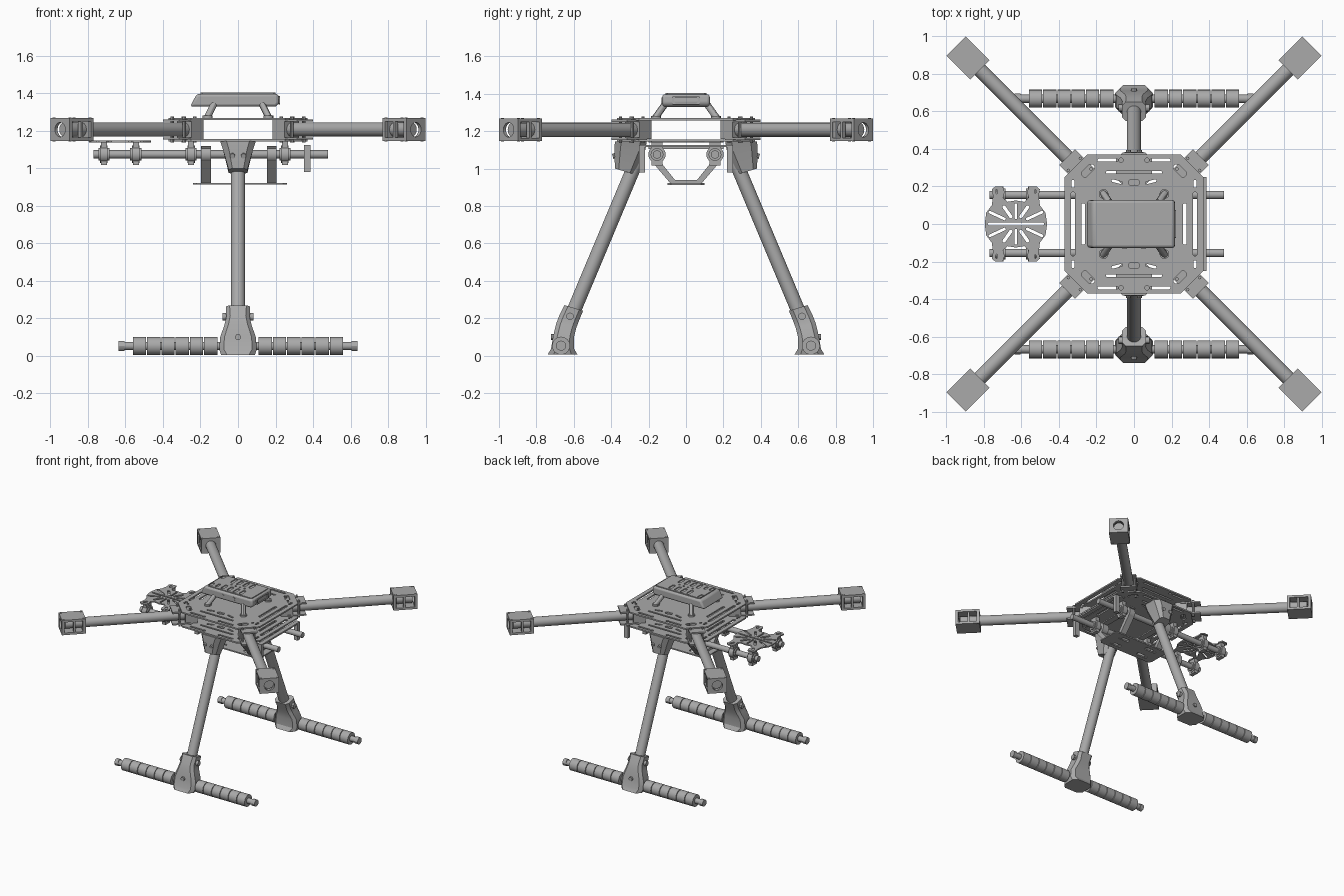
import bpy, bmesh
from math import pi, cos, sin, radians
from mathutils import Matrix, Vector

if "Cube" in bpy.data.objects:
    bpy.data.objects.remove(bpy.data.objects["Cube"])

grey = bpy.data.materials.new("frame grey")
grey.use_nodes = True
grey.diffuse_color = (0.4, 0.4, 0.4, 1)
grey.node_tree.nodes["Principled BSDF"].inputs["Base Color"].default_value = (0.4, 0.4, 0.4, 1)
I = Matrix.Identity(4)
FACE_X = Matrix.Rotation(pi / 2, 4, 'Z') @ Matrix.Rotation(pi / 2, 4, 'X')  # (u, v) -> (y, z)
parts = []


def add(name, mesh, M=I):
    ob = bpy.data.objects.new(name, mesh)
    ob.matrix_world = M
    mesh.materials.clear()
    mesh.materials.append(grey)
    bpy.context.collection.objects.link(ob)
    parts.append(ob)
    return ob


def from_bm(name, bm, M=I):
    bmesh.ops.recalc_face_normals(bm, faces=bm.faces)
    mesh = bpy.data.meshes.new(name)
    bm.to_mesh(mesh)
    bm.free()
    return add(name, mesh, M)


def box(name, centre, size, M=I):
    bm = bmesh.new()
    bmesh.ops.create_cube(bm, size=1, matrix=Matrix.Translation(centre) @ Matrix.Diagonal((*size, 1)))
    return from_bm(name, bm, M)


def tube(name, a, b, r, r2=None, sides=24, M=I):
    a, b = Vector(a), Vector(b)
    bm = bmesh.new()
    turn = (b - a).to_track_quat('Z', 'Y').to_matrix().to_4x4()
    bmesh.ops.create_cone(bm, cap_ends=True, segments=sides, radius1=r, radius2=r2 or r,
                          depth=(b - a).length, matrix=Matrix.Translation((a + b) / 2) @ turn)
    return from_bm(name, bm, M)


def loft(name, rings, M=I):
    bm = bmesh.new()
    loops = [[bm.verts.new(p) for p in ring] for ring in rings]
    n = len(loops[0])
    for lo, hi in zip(loops, loops[1:]):
        for i in range(n):
            j = (i + 1) % n
            bm.faces.new((lo[i], lo[j], hi[j], hi[i]))
    bm.faces.new(loops[0])
    bm.faces.new(loops[-1])
    return from_bm(name, bm, M)


def chamfered(hx, hy, c, cx=0, cy=0):
    pts = [(hx, hy - c), (hx - c, hy), (c - hx, hy), (-hx, hy - c),
           (-hx, c - hy), (c - hx, -hy), (hx - c, -hy), (hx, c - hy)]
    return [(x + cx, y + cy) for x, y in pts]


def circle(r, cx=0, cy=0, n=20):
    return [(cx + r * cos(2 * pi * i / n), cy + r * sin(2 * pi * i / n)) for i in range(n)]


def slot(cx, cy, length, width, deg=0):
    a = radians(deg)
    return [(cx + x * cos(a) - y * sin(a), cy + x * sin(a) + y * cos(a))
            for x, y in chamfered(length / 2, width / 2, width * 0.3)]


def plate(name, outline, holes, thick, M):
    """Flat sheet with cut-outs, from a filled 2D curve."""
    cu = bpy.data.curves.new(name, 'CURVE')
    cu.dimensions, cu.fill_mode, cu.extrude = '2D', 'BOTH', thick / 2
    for pts in [outline] + holes:
        sp = cu.splines.new('POLY')
        sp.points.add(len(pts) - 1)
        for p, (x, y) in zip(sp.points, pts):
            p.co = (x, y, 0, 1)
        sp.use_cyclic_u = True
    tmp = bpy.data.objects.new(name, cu)
    mesh = bpy.data.meshes.new_from_object(tmp)
    bpy.data.objects.remove(tmp)
    return add(name, mesh, M)


def at(x, y, z):
    return Matrix.Translation((x, y, z))


# Centre plates with lightening slots
cuts = []
for s in (-1, 1):
    cuts += [slot(s * .325, 0, .34, .022, 90), slot(s * .27, 0, .22, .02, 90),
             slot(0, s * .275, .3, .014), slot(0, s * .222, .06, .03)]
    for t in (-1, 1):
        cuts += [slot(s * .14, t * .34, .11, .016), slot(s * .09, t * .225, .06, .014, s * t * 15),
                 slot(s * .245, t * .285, .08, .035, s * t * -45), slot(s * .325, t * .215, .04, .018, 90),
                 circle(.012, s * .07, t * .34, 10)]
plate("top_plate", chamfered(.37, .37, .12), cuts, .012, at(0, 0, 1.264))
plate("bottom_plate", chamfered(.37, .37, .12), cuts, .012, at(0, 0, 1.15))
box("rear_ledge", (.37, 0, 1.12), (.035, .5, .012))

# Arms, arm clamps and motor mounts
for k in range(4):
    M = Matrix.Rotation(pi / 4 + k * pi / 2, 4, 'Z') @ at(0, 0, 1.207)
    tube("arm_tube", (.36, 0, 0), (1.31, 0, 0), .038, M=M)
    box("arm_clamp", (.36, 0, 0), (.09, .11, .1), M)
    for s in (-1, 1):
        box("clamp_flange", (.43, 0, s * .048), (.15, .12, .012), M)
        box("mount_plate", (1.252, 0, s * .052), (.18, .145, .018), M)
        box("mount_rib", (1.245, s * .058, 0), (.016, .02, .1), M)
        for t in (-1, 1):
            tube("plate_bolt", (.41 + t * .04, s * .045, -.07), (.41 + t * .04, s * .045, .07), .009, sides=8, M=M)
            tube("mount_bolt", (1.252 + t * .075, s * .06, -.063), (1.252 + t * .075, s * .06, .064), .008, sides=8, M=M)
    for x in (1.172, 1.332):
        plate("mount_end", chamfered(.0725, .06, .006), [circle(.039)], .02, M @ at(x, 0, 0) @ FACE_X)

# Landing legs and skids
def leg_ring(z, y, hx, hy, tilt=0):
    return [(px, py, z + (py - y) * tilt) for px, py in chamfered(hx, hy, min(hx, hy) * .4, 0, y)]


for M in (I, Matrix.Rotation(pi, 4, 'Z')):
    tube("leg_tube", (0, -.26, 1.05), (0, -.65, .12), .038, M=M)
    loft("leg_bracket", [leg_ring(1.145, -.295, .095, .085), leg_ring(1.1, -.3, .08, .083),
                         leg_ring(.985, -.33, .05, .05, -.3)], M)
    loft("leg_foot", [leg_ring(.255, -.6, .065, .05, -.3), leg_ring(.2, -.625, .062, .052, -.3),
                      leg_ring(.16, -.64, .072, .054, -.2), leg_ring(.1, -.655, .095, .056),
                      leg_ring(.035, -.66, .1, .062), leg_ring(.005, -.66, .09, .08)], M)
    tube("skid_rod", (-.63, -.668, .053), (.63, -.668, .053), .022, M=M)
    for s in (-1, 1):
        tube("foot_lug", (s * .05, -.62, .21), (s * .082, -.62, .21), .02, sides=12, M=M)
        tube("bracket_bolt", (s * .03, -.375, 1.07), (s * .03, -.392, 1.065), .014, sides=10, M=M)
        tube("rod_cap", (s * .605, -.668, .053), (s * .636, -.668, .053), .027, sides=12, M=M)
        for i in range(6):
            x = .11 + i * .076
            tube("skid_foam", (s * x, -.668, .053), (s * (x + .071), -.668, .053), .048, M=M)
    tube("foot_screw", (0, -.7, .1), (0, -.722, .1), .016, sides=10, M=M)

# Underslung rails with clamps
for s in (-1, 1):
    y = s * .155
    tube("rail", (-.77, y, 1.075), (.48, y, 1.075), .022)
    for x in (-.715, -.545, -.25, .25):
        tube("rail_clamp", (x - .02, y, 1.075), (x + .02, y, 1.075), .046)
        tube("clamp_rim", (x - .03, y, 1.075), (x + .03, y, 1.075), .034)
        box("clamp_block", (x, y, 1.08), (.032, .06, .125))
    box("ledge_tab", (.37, s * .235, 1.05), (.035, .03, .14))

# Lower tray on its hangers
for x in (-.17, .18):
    hanger = [(-.185, 1.04), (-.08, .917), (.08, .917), (.185, 1.04), (.14, 1.04), (.06, .94), (-.06, .94), (-.14, 1.04)]
    plate("tray_hanger", hanger, [], .052, at(x, 0, 0) @ FACE_X)
    box("hanger_bridge", (x, 0, 1.11), (.05, .4, .01))
    for s in (-1, 1):
        tube("hanger_ring", (x - .026, s * .155, 1.075), (x + .026, s * .155, 1.075), .044)
plate("lower_tray", chamfered(.25, .1, .02),
      [slot(x, y, .1, .03) for x in (-.13, .13) for y in (-.05, .05)], .01, at(.01, 0, .918))

# Side mounting plate with ears and radial slots
quarter = [(.165, .01), (.158, .06), (.128, .1), (.122, .15), (.128, .185), (.11, .2),
           (.07, .2), (.06, .17), (.068, .14), (.045, .118), (.004, .125)]
outline = quarter + [(-x, y) for x, y in reversed(quarter)]
outline += [(-x, -y) for x, y in quarter] + [(x, -y) for x, y in reversed(quarter)]
cuts = [slot(0, 0, .3, .014)]
for s in (-1, 1):
    cuts.append(slot(0, s * .068, .085, .012, 90))
    for t in (-1, 1):
        cuts += [slot(s * .1, t * .045, .1, .015, s * t * 25), slot(s * .045, t * .065, .08, .018, s * t * 55),
                 slot(s * .095, t * .165, .04, .018, s * t * 60)]
plate("side_mount_plate", outline, cuts, .01, at(-.63, 0, 1.143))

# Control unit on four slanted feet
side = [(-.255, 1.33), (-.22, 1.397), (.215, 1.397), (.22, 1.345), (.2, 1.33)]
unit = loft("control_unit", [[(x, y, z) for x, z in side] for y in (-.127, .127)])
bev = unit.modifiers.new("bevel", 'BEVEL')
bev.width, bev.segments, bev.limit_method, bev.angle_limit = .014, 3, 'ANGLE', radians(50)
vents = [slot(-.08 + i * .055, y, .07, .026, 90) for i in range(4) for y in (-.062, .062)]
vents += [slot(-.185, y, .055, .028, 90) for y in (-.075, .075)] + [slot(-.135, -.065, .05, .02, 90)]
vents += [circle(.008, -.06 + i * .04, 0, 8) for i in range(4)]
plate("vented_lid", chamfered(.2, .11, .012), vents, .008, at(0, 0, 1.4))
plate("port_frame", chamfered(.075, .022, .004), [slot(0, 0, .13, .034)], .008, at(.221, 0, 1.364) @ FACE_X)
for sx in (-1, 1):
    for sy in (-1, 1):
        tube("unit_foot", (sx * .165, sy * .165, 1.27), (sx * .13, sy * .115, 1.34), .018, sides=12)
        tube("foot_pad", (sx * .162, sy * .16, 1.268), (sx * .162, sy * .16, 1.282), .026, sides=12)
    tube("side_button", (sx * .05, -.125, 1.365), (sx * .05, -.131, 1.365), .014, sides=10)

# Smooth the round parts, keep edges crisp
bpy.ops.object.select_all(action='DESELECT')
for ob in parts:
    ob.select_set(True)
bpy.context.view_layer.objects.active = parts[0]
bpy.ops.object.shade_smooth_by_angle(angle=radians(30))
